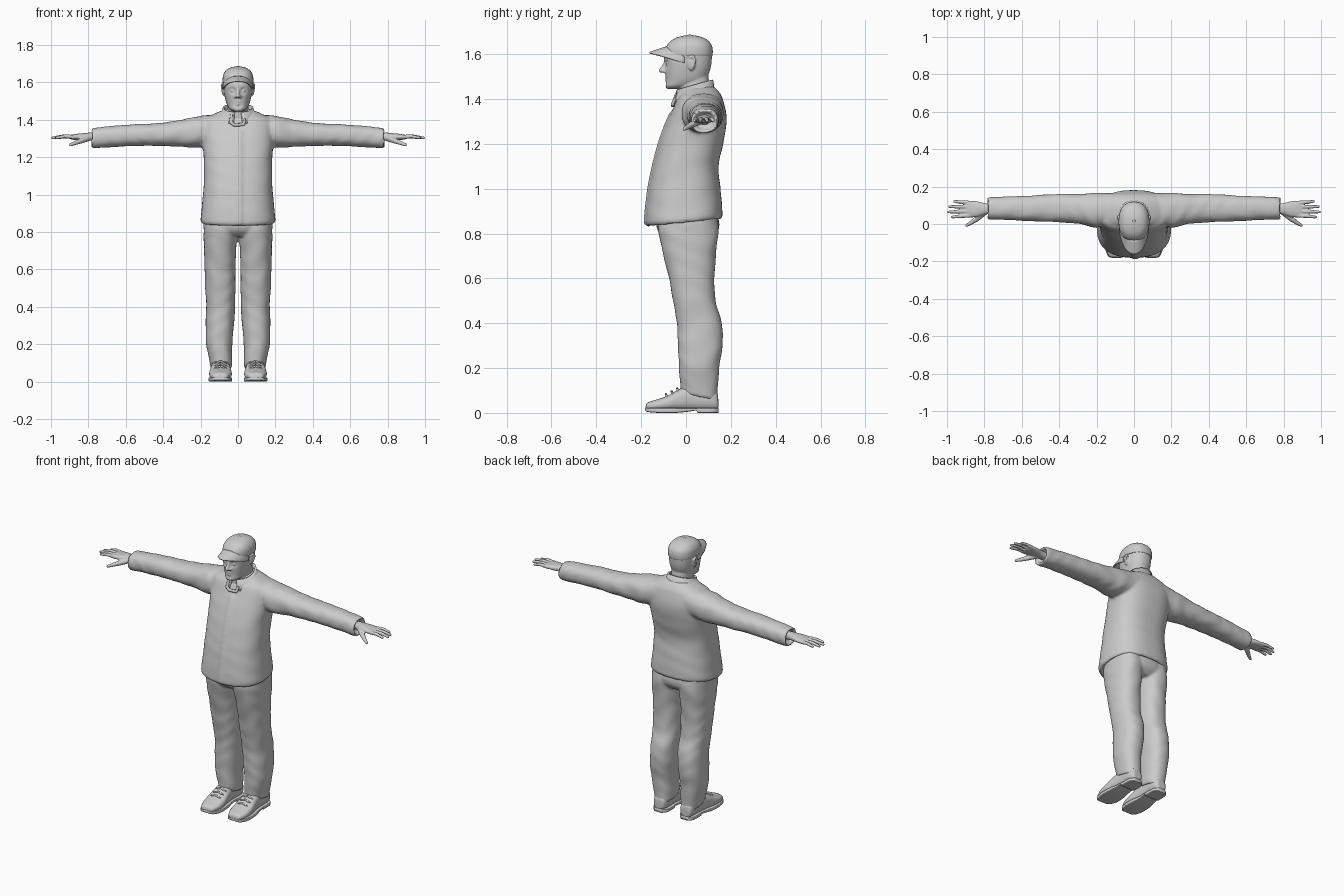
import bpy, bmesh, math
from mathutils import Vector, Matrix

def spline(rows, steps):
    """Smoothly interpolate rows of numbers."""
    out = []
    for i in range(len(rows) - 1):
        a, b, c, d = rows[max(i-1, 0)], rows[i], rows[i+1], rows[min(i+2, len(rows)-1)]
        for k in range(steps):
            t = k / steps
            out.append([0.5*(2*q + (r-p)*t + (2*p-5*q+4*r-s)*t*t + (3*q-p-3*r+s)*t**3)
                        for p, q, r, s in zip(a, b, c, d)])
    return out + [list(rows[-1])]

def loft(bm, axis, rows, seg=36, e=2.3, steps=5, sides=(1,), fold=0.0):
    """Rows are (position, lo, hi, lo, hi): extents on the two other axes."""
    for s in sides:
        rings = []
        for t, a0, a1, b0, b1 in spline(rows, steps):
            ring = []
            for k in range(seg):
                w = 2 * math.pi * k / seg
                f = 1 + fold * math.sin(58*t + 2.5*math.sin(2*w + 9*t))
                c, d = math.cos(w), math.sin(w)
                a = (a0+a1)/2 + (a1-a0)/2 * f * math.copysign(abs(c)**(2/e), c)
                b = (b0+b1)/2 + (b1-b0)/2 * f * math.copysign(abs(d)**(2/e), d)
                co = {'x': (t, a, b), 'y': (a, t, b), 'z': (a, b, t)}[axis]
                ring.append(bm.verts.new((co[0]*s, co[1], co[2])))
            rings.append(ring)
        for p, q in zip(rings, rings[1:]):
            for k in range(seg):
                bm.faces.new((p[k], p[k-1], q[k-1], q[k]))
        bm.faces.new(rings[0])
        bm.faces.new(rings[-1])

def sym(rows):
    return [(z, -h, h, a, b) for z, h, a, b in rows]

def ball(bm, p, r, scale=(1, 1, 1)):
    bmesh.ops.create_uvsphere(bm, u_segments=16, v_segments=10, radius=r,
                              matrix=Matrix.Translation(p) @ Matrix.Diagonal((*scale, 1)))

def limb(bm, pts, radii, sides=(1,)):
    """Rounded tube through points."""
    for s in sides:
        ps = [Vector((p[0]*s, p[1], p[2])) for p in pts]
        for p, r in zip(ps, radii):
            ball(bm, p, r)
        for p, q, r1, r2 in zip(ps, ps[1:], radii, radii[1:]):
            m = Matrix.Translation((p+q)/2) @ (q-p).to_track_quat('Z', 'Y').to_matrix().to_4x4()
            bmesh.ops.create_cone(bm, cap_ends=True, segments=14, radius1=r1, radius2=r2,
                                  depth=(q-p).length, matrix=m)

def finish(bm, name, voxel=0, smooth=3, solid=0):
    bmesh.ops.recalc_face_normals(bm, faces=bm.faces)
    me = bpy.data.meshes.new(name)
    bm.to_mesh(me)
    bm.free()
    me.polygons.foreach_set('use_smooth', [True] * len(me.polygons))
    ob = bpy.data.objects.new(name, me)
    bpy.context.collection.objects.link(ob)
    if solid:
        m = ob.modifiers.new('thickness', 'SOLIDIFY')
        m.thickness, m.offset = solid, 0
    if voxel:
        m = ob.modifiers.new('blend', 'REMESH')
        m.mode, m.voxel_size, m.use_smooth_shade = 'VOXEL', voxel, True
        m = ob.modifiers.new('soften', 'SMOOTH')
        m.factor, m.iterations = 0.5, smooth
    return ob

BOTH = (1, -1)

# Jacket: torso, front placket and sleeves blended together
bm = bmesh.new()
torso = [(.885, .15, -.12, .12), (.85, .185, -.16, .148), (.856, .197, -.176, .16),
         (.88, .199, -.181, .163), (1.0, .187, -.166, .154), (1.1, .182, -.146, .145),
         (1.2, .184, -.12, .166), (1.28, .19, -.092, .179), (1.34, .195, -.066, .179),
         (1.40, .185, -.04, .164), (1.425, .14, -.022, .152), (1.45, .085, -.01, .13), (1.46, .05, 0, .11)]
loft(bm, 'z', sym(torso), seg=48, e=2.5, fold=.004)
loft(bm, 'z', [(z, -.012, .024, y - .007, y + .05) for z, h, y, _ in torso[2:9]], e=5)
loft(bm, 'x', [(.06, .01, .165, 1.29, 1.43), (.2, -.018, .166, 1.252, 1.42), (.3, .002, .161, 1.256, 1.4),
               (.42, .01, .16, 1.26, 1.382), (.55, .015, .152, 1.26, 1.376), (.7, .023, .146, 1.252, 1.364),
               (.775, .024, .142, 1.247, 1.355), (.782, .034, .132, 1.257, 1.345),
               (.755, .045, .122, 1.268, 1.337)], sides=BOTH, fold=.018)
for v in bm.verts:
    if v.co.z < 1:
        v.co.z += .1 * v.co.y * (1 - v.co.z) / .15
finish(bm, 'jacket', .008, 3)

# Standing collar, open at the front, with a strap flap
bm = bmesh.new()
rings = []
for h, rx, ry in ((0, .1, .092), (.35, .088, .083), (1, .076, .077)):
    ring = []
    for k in range(33):
        w = math.radians(-90 + 14 + k * 332 / 32)
        y = .038 + ry * math.sin(w)
        ring.append(bm.verts.new((rx * math.cos(w), y, 1.40 + .3*(y - .03) + .06*h)))
    rings.append(ring)
for p, q in zip(rings, rings[1:]):
    for k in range(32):
        bm.faces.new((p[k], p[k+1], q[k+1], q[k]))
finish(bm, 'collar', solid=.012)
bm = bmesh.new()
limb(bm, [(-.035, -.04, 1.425), (-.038, -.055, 1.385), (-.02, -.06, 1.372), (.03, -.06, 1.375),
          (.036, -.05, 1.40)], [.009, .009, .009, .009, .008])
finish(bm, 'collar_flap', .005, 2)

# Trousers: hips and two legs
bm = bmesh.new()
loft(bm, 'z', sym([(.92, .15, -.11, .12), (.86, .18, -.132, .147), (.81, .18, -.125, .143), (.775, .13, -.09, .11)]))
loft(bm, 'z', [(.88, .004, .18, -.12, .14), (.8, .002, .184, -.122, .144), (.7, .01, .181, -.1, .133),
               (.6, .013, .178, -.076, .127), (.5, .014, .175, -.058, .132), (.4, .016, .17, -.041, .16),
               (.3, .022, .173, -.036, .163), (.2, .031, .17, -.031, .148), (.11, .031, .152, -.026, .142),
               (.075, .034, .146, -.021, .14), (.072, .045, .135, -.01, .13), (.1, .06, .12, .02, .11)],
     sides=BOTH, fold=.012)
for v in bm.verts:
    if v.co.z < .2:
        v.co.z -= .2 * (v.co.y - .06) * (.2 - v.co.z) / .13
finish(bm, 'trousers', .008, 3)

# Shoes with soles and laces
bm = bmesh.new()
loft(bm, 'y', [(-.18, .075, .115, .014, .03), (-.172, .055, .135, .011, .046), (-.13, .036, .151, .01, .06),
               (-.08, .033, .154, .01, .078), (-.03, .04, .147, .01, .106), (.03, .045, .14, .01, .125),
               (.1, .045, .137, .01, .12), (.138, .058, .126, .012, .09), (.144, .075, .11, .02, .06)],
     e=2.6, sides=BOTH)
finish(bm, 'shoes', .006, 2)
bm = bmesh.new()
loft(bm, 'y', [(-.182, .075, .115, .01, .022), (-.17, .05, .14, .004, .022), (-.12, .032, .156, 0, .022),
               (-.05, .034, .156, 0, .022), (.0, .042, .147, .004, .022), (.045, .042, .142, .01, .022),
               (.055, .041, .141, 0, .022), (.12, .044, .138, 0, .022), (.146, .065, .118, 0, .022)],
     e=8, sides=BOTH)
finish(bm, 'soles')
bm = bmesh.new()
for i in range(3):
    y, z = -.085 + .025*i, .08 + .013*i
    limb(bm, [(.06, y, z - .012), (.093, y - .004, z + .003), (.126, y, z - .012)], [.005]*3, BOTH)
finish(bm, 'laces')

# Head and neck with face features and ears
bm = bmesh.new()
loft(bm, 'z', sym([(1.445, .025, -.085, -.01), (1.458, .046, -.092, .03), (1.485, .061, -.09, .085),
                   (1.52, .07, -.093, .104), (1.55, .075, -.096, .112), (1.58, .077, -.098, .115),
                   (1.61, .077, -.09, .114), (1.64, .07, -.072, .1), (1.67, .045, -.03, .07)]), seg=64, steps=8)
for v in bm.verts:
    if v.co.y < 0:
        for x, z, r, depth in ((.03, 1.556, .015, .012), (-.03, 1.556, .015, .012), (0, 1.475, .014, .005)):
            d2 = (v.co.x - x)**2 + (v.co.z - z)**2
            v.co.y += depth * math.exp(-d2 / (r*r))
loft(bm, 'z', sym([(1.36, .064, -.035, .1), (1.43, .057, -.035, .105), (1.5, .055, -.035, .1), (1.52, .05, -.03, .09)]))
limb(bm, [(0, -.09, 1.565), (0, -.098, 1.545), (0, -.11, 1.527)], [.008, .009, .011])
limb(bm, [(.013, -.096, 1.523), (.01, -.1, 1.525)], [.008, .008], BOTH)
limb(bm, [(.02, -.081, 1.491), (.006, -.088, 1.496)], [.005, .006], BOTH)
limb(bm, [(.016, -.083, 1.484), (0, -.088, 1.483)], [.005, .006], BOTH)
for s in BOTH:
    ball(bm, (s*.03, -.077, 1.555), .012)
    ball(bm, (s*.077, .024, 1.56), .03, (.28, .62, 1.05))
limb(bm, [(.079, .012, 1.585), (.085, .03, 1.59), (.086, .041, 1.575), (.082, .033, 1.548), (.077, .022, 1.533)],
     [.005, .006, .006, .006, .006], BOTH)
finish(bm, 'head', .004, 2)

# Cap crown, brim, band and top button
bm = bmesh.new()
loft(bm, 'z', sym([(1.592, .076, -.085, .113), (1.594, .081, -.092, .118), (1.62, .082, -.092, .119),
                   (1.645, .077, -.081, .112), (1.667, .061, -.057, .09), (1.68, .036, -.022, .057),
                   (1.685, .008, .008, .026)]), seg=48)
finish(bm, 'cap_crown')
bm = bmesh.new()
grid = []
for i in range(25):
    u = i / 12 - 1
    a = math.radians(78) * u
    col = []
    for j in range(7):
        v = j / 6
        col.append(bm.verts.new((.08 * math.sin(a), .015 - .1*math.cos(a) - .078*v*math.cos(u*math.pi/2)**.7 if abs(u) < 1
                                 else .015 - .1*math.cos(a), 1.632 - .026*v - .045*u*u)))
    grid.append(col)
for p, q in zip(grid, grid[1:]):
    for j in range(6):
        bm.faces.new((p[j], q[j], q[j+1], p[j+1]))
finish(bm, 'cap_brim', solid=.007)
bm = bmesh.new()
ball(bm, (0, .017, 1.684), .008, (1, 1, .5))
finish(bm, 'cap_button')

# Hands: palm, four fingers and thumb
bm = bmesh.new()
loft(bm, 'x', [(.74, .056, .108, 1.285, 1.33), (.79, .052, .11, 1.288, 1.331), (.84, .038, .121, 1.291, 1.327),
               (.88, .036, .124, 1.293, 1.322), (.9, .042, .12, 1.298, 1.318)], sides=BOTH)
for y0, y1, tip in ((.046, .037, .972), (.068, .064, .993), (.091, .093, .987), (.113, .121, .96)):
    mid = .885 + (tip - .885) * .5
    limb(bm, [(.875, y0, 1.308), (mid, (y0+y1)/2, 1.311), (tip, y1, 1.303)], [.0115, .0098, .0075], BOTH)
limb(bm, [(.80, .062, 1.302), (.84, .028, 1.287), (.872, .006, 1.275), (.895, -.008, 1.266)],
     [.017, .0145, .011, .008], BOTH)
finish(bm, 'hands', .004, 2)
